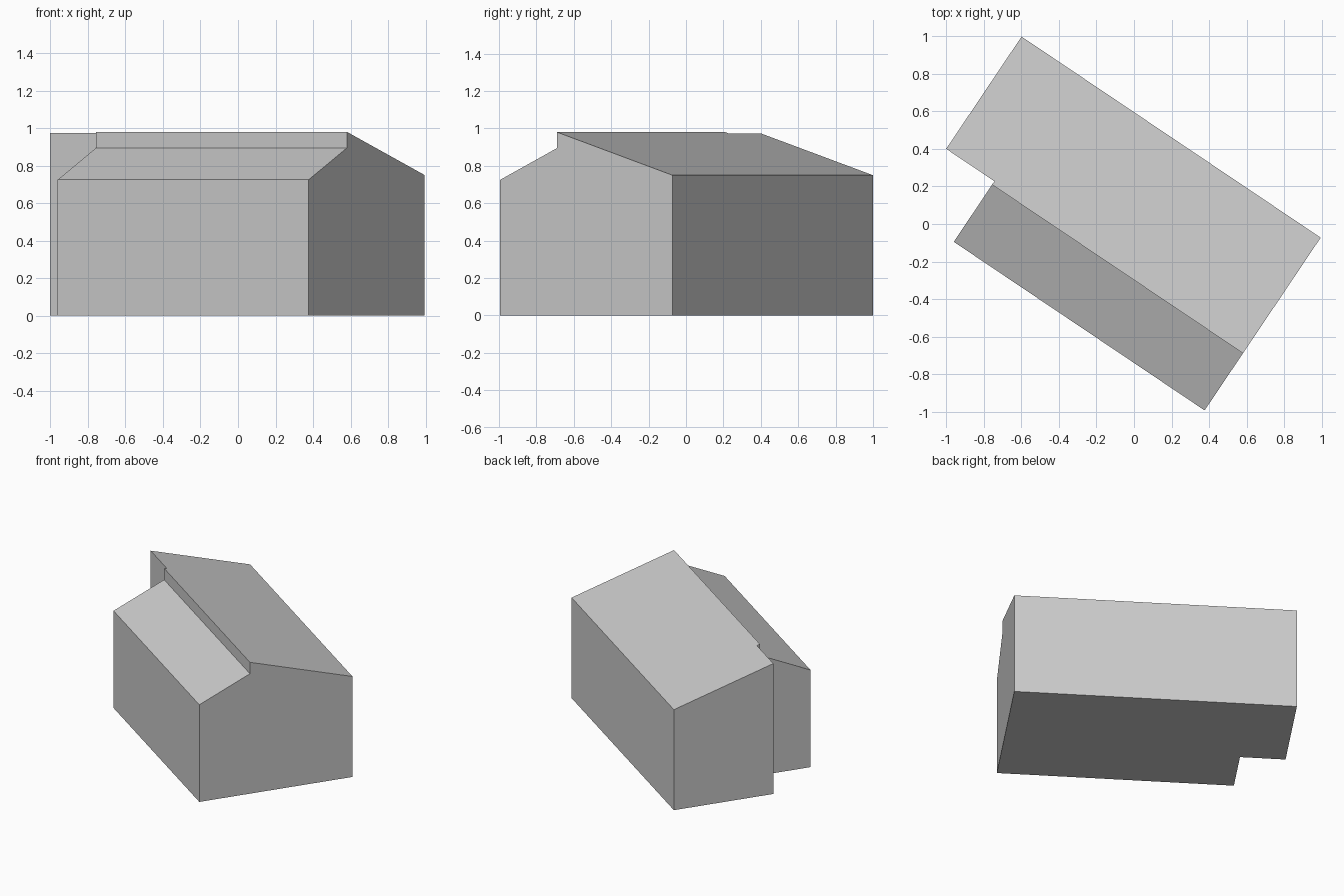
import bpy, bmesh
from math import radians
from mathutils import Matrix

cube = bpy.data.objects.get("Cube")
if cube:
    bpy.data.objects.remove(cube, do_unlink=True)

TURN = Matrix.Rotation(radians(-33.9), 4, 'Z')

grey = bpy.data.materials.new("plain grey")
grey.use_nodes = True
colour = (0.6, 0.6, 0.6, 1)
grey.diffuse_color = colour
grey.node_tree.nodes["Principled BSDF"].inputs["Base Color"].default_value = colour


def extrude_profile(name, profile, start, end):
    """Sweep a (depth, height) outline along the building's length."""
    bm = bmesh.new()
    face = bm.faces.new([bm.verts.new((start, y, z)) for y, z in profile])
    swept = bmesh.ops.extrude_face_region(bm, geom=[face])
    verts = [v for v in swept["geom"] if isinstance(v, bmesh.types.BMVert)]
    bmesh.ops.translate(bm, verts=verts, vec=(end - start, 0, 0))
    bmesh.ops.recalc_face_normals(bm, faces=bm.faces)
    mesh = bpy.data.meshes.new(name)
    bm.to_mesh(mesh)
    bm.free()
    mesh.materials.append(grey)
    obj = bpy.data.objects.new(name, mesh)
    obj.matrix_world = TURN
    bpy.context.collection.objects.link(obj)
    return obj


# Gable section: low front roof, short upright step, tall back roof
gable = [(-0.615, 0), (0.495, 0), (0.495, 0.75),
         (-0.248, 0.98), (-0.248, 0.895), (-0.615, 0.725)]
building = extrude_profile("building", gable, -1.055, 0.867)

# Recessed corner at the end of the low wing
notch = [(-1, -1), (-0.226, -1), (-0.226, 2), (-1, 2)]
cutter = extrude_profile("corner_cutter", notch, -1.5, -0.745)
cutter.hide_render = True

cut = building.modifiers.new("corner recess", 'BOOLEAN')
cut.operation = 'DIFFERENCE'
cut.solver = 'EXACT'
cut.object = cutter
bpy.context.view_layer.objects.active = building
bpy.ops.object.modifier_apply(modifier=cut.name)
bpy.data.objects.remove(cutter, do_unlink=True)
